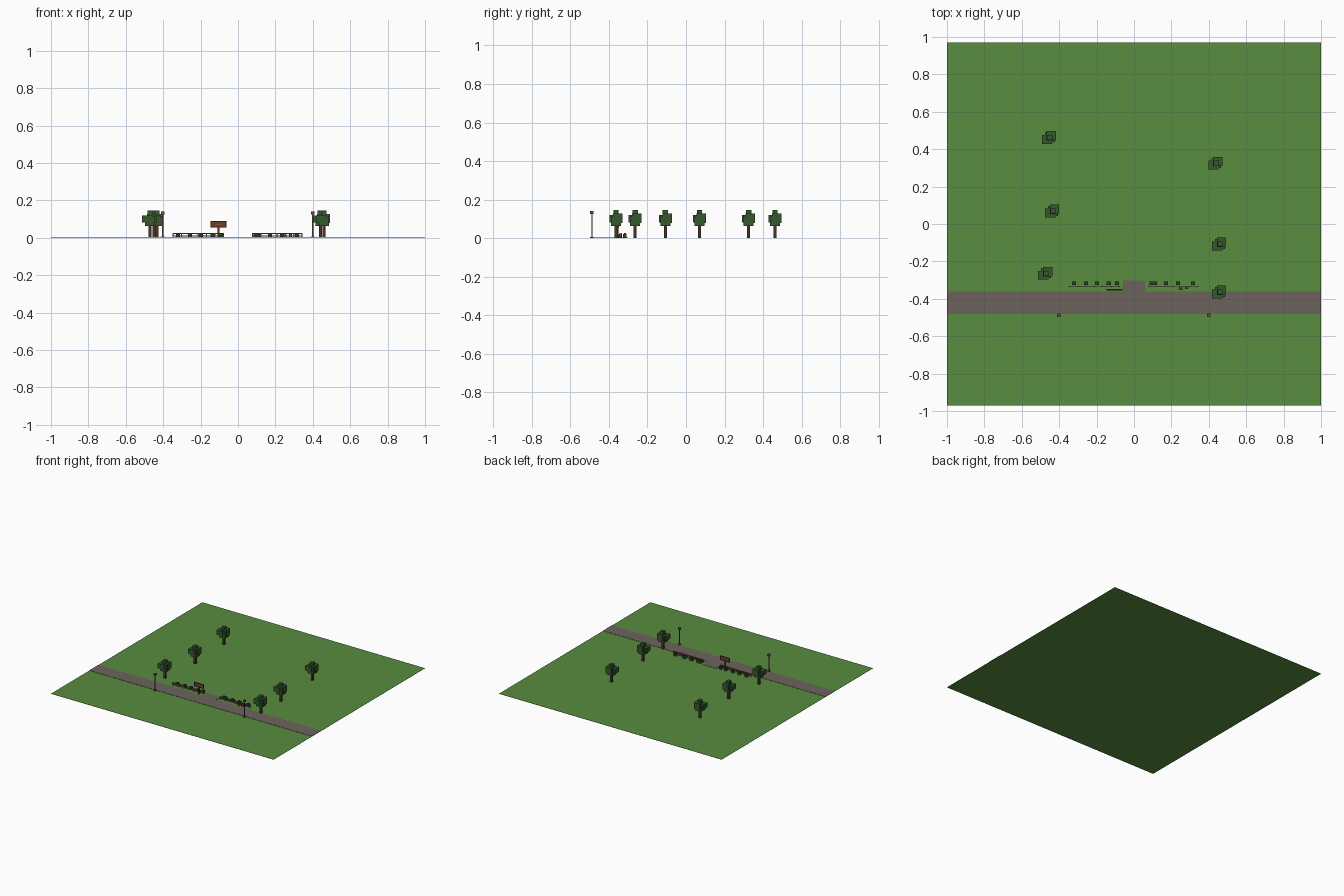
import bpy, bmesh
from mathutils import Matrix, Vector


def mat(name, *c):
    m = bpy.data.materials.new(name)
    m.diffuse_color = (*c, 1)
    return m


GRASS = mat("grass green", 0.100, 0.265, 0.052)
ROAD = mat("road grey", 0.150, 0.125, 0.107)
LEAF = mat("leaf green", 0.035, 0.095, 0.028)
BARK = mat("bark brown", 0.070, 0.032, 0.018)
BUSH = mat("bush green", 0.024, 0.060, 0.017)
RAIL = mat("fence wood", 0.200, 0.130, 0.090)
METAL = mat("lamp metal", 0.095, 0.080, 0.078)
BOARD = mat("sign brown", 0.150, 0.045, 0.020)
PAINT = mat("sign orange", 0.420, 0.150, 0.060)


def boxes(name, material, parts):
    """One object from boxes given as (x0, x1, y0, y1, z0, z1)."""
    bm = bmesh.new()
    for x0, x1, y0, y1, z0, z1 in parts:
        m = Matrix.Translation(((x0 + x1) / 2, (y0 + y1) / 2, (z0 + z1) / 2))
        m @= Matrix.Diagonal((x1 - x0, y1 - y0, z1 - z0, 1))
        bmesh.ops.create_cube(bm, size=1, matrix=m)
    me = bpy.data.meshes.new(name)
    bm.to_mesh(me)
    bm.free()
    me.materials.append(material)
    ob = bpy.data.objects.new(name, me)
    bpy.context.collection.objects.link(ob)
    return ob


def block(x, y, z0, z1, w, d=None):
    """Box extents around a centre point."""
    d = d or w
    return (x - w / 2, x + w / 2, y - d / 2, y + d / 2, z0, z1)


# Lawn, road and entrance path
boxes("lawn", GRASS, [(-1, 1, -0.971, 0.971, 0, 0.001)])
boxes("road", ROAD, [(-1, 1, -0.48, -0.362, 0.001, 0.003)])
boxes("entrance_path", ROAD, [(-0.06, 0.06, -0.362, -0.302, 0.001, 0.003)])

# Trees: square trunk and a crown of overlapping blocks
trees = [(-0.45, 0.462), (-0.433, 0.07), (-0.47, -0.264),
         (0.44, 0.325), (0.46, -0.107), (0.46, -0.363)]
for i, (x, y) in enumerate(trees, 1):
    boxes(f"tree_trunk_{i}", BARK, [block(x, y, 0, 0.075, 0.016)])
    boxes(f"tree_crown_{i}", LEAF, [
        block(x, y, 0.062, 0.115, 0.052),
        block(x - 0.015, y - 0.010, 0.082, 0.119, 0.054, 0.048),
        block(x + 0.008, y + 0.009, 0.078, 0.128, 0.050),
        block(x, y, 0.110, 0.147, 0.028)])

# Street lamps
for side, x in (("left", -0.403), ("right", 0.4)):
    y = -0.488
    boxes(f"lamp_{side}", METAL, [
        block(x, y, 0, 0.007, 0.018), block(x, y, 0.007, 0.128, 0.007),
        block(x, y, 0.125, 0.140, 0.018)])

# Low fences either side of the path
for side, x0, x1 in (("left", -0.35, -0.075), ("right", 0.075, 0.345)):
    parts = [(x0, x1, -0.337, -0.333, 0.019, 0.026),
             (x0, x1, -0.337, -0.333, 0.007, 0.013)]
    for k in range(7):
        px = x0 + 0.003 + (x1 - x0 - 0.006) * k / 6
        parts.append(block(px, -0.335, 0, 0.026, 0.006))
    boxes(f"fence_{side}", RAIL, parts)

# Bushes behind the fences
for i, x in enumerate([-0.32, -0.257, -0.198, -0.135, -0.09,
                       0.095, 0.112, 0.171, 0.235, 0.316], 1):
    boxes(f"bush_{i}", BUSH, [block(x, -0.317, 0, 0.022, 0.022, 0.018),
                              block(x, -0.317, 0.02, 0.026, 0.014, 0.012)])

# Crates by the right fence
boxes("crate_1", BOARD, [block(0.25, -0.345, 0, 0.018, 0.018, 0.014)])
boxes("crate_2", BOARD, [block(0.282, -0.339, 0, 0.024, 0.016)])

# Entrance sign: post, framed board, painted plates
sx, sy = -0.105, -0.352
boxes("sign_post", BARK, [block(sx, sy, 0, 0.06, 0.010, 0.006)])
boxes("sign_board", BOARD, [block(sx, sy, 0.057, 0.088, 0.084, 0.005)])
boxes("sign_frame", BARK, [
    block(sx, sy, 0.085, 0.089, 0.086, 0.008), block(sx, sy, 0.056, 0.060, 0.086, 0.008),
    block(sx - 0.041, sy, 0.056, 0.089, 0.004, 0.008),
    block(sx + 0.041, sy, 0.056, 0.089, 0.004, 0.008)])
boxes("sign_stripe", PAINT, [block(sx, sy - 0.003, 0.070, 0.074, 0.036, 0.002)])
